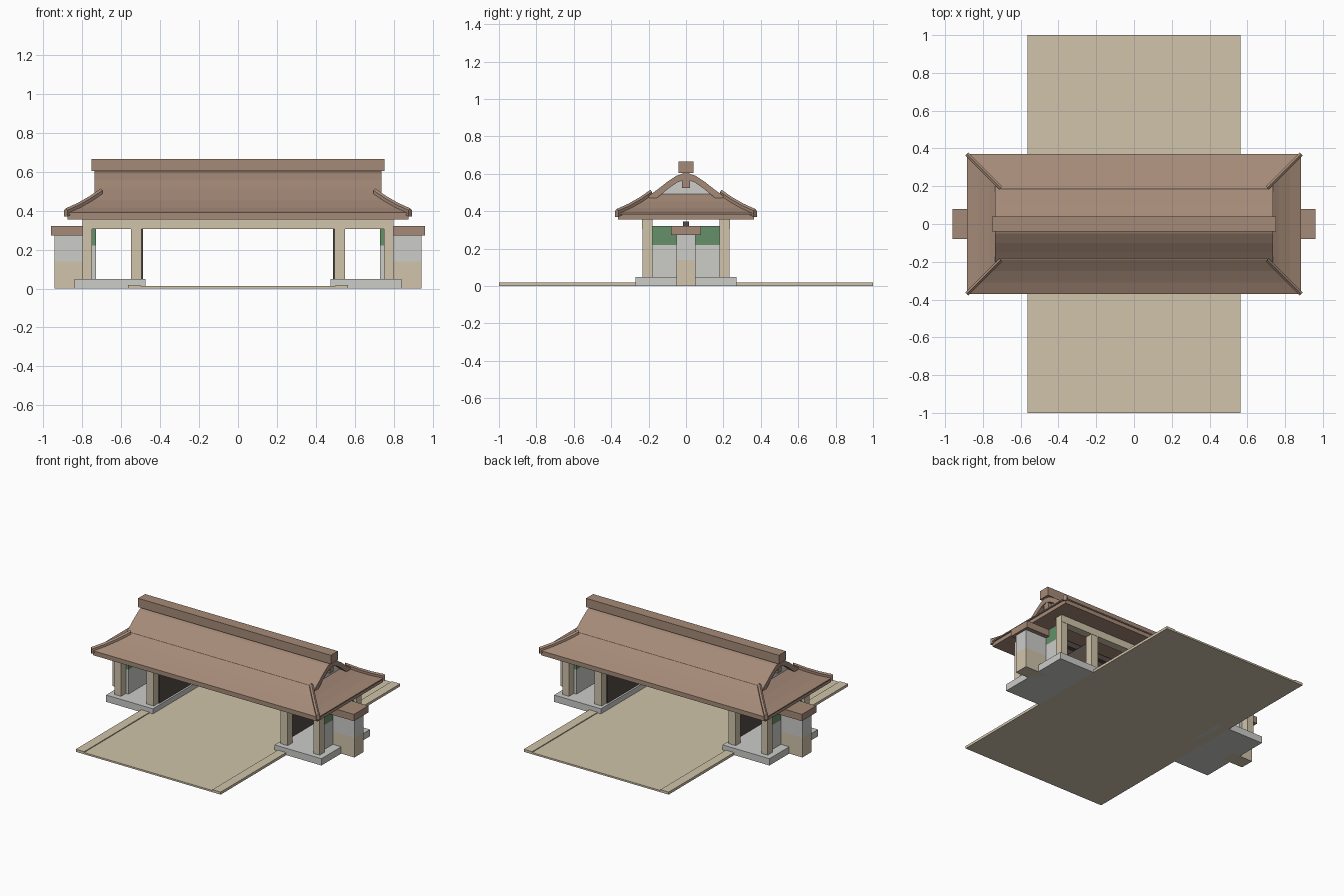
import bpy, bmesh
from mathutils import Vector

cube = bpy.data.objects.get("Cube")
if cube:
    bpy.data.objects.remove(cube, do_unlink=True)


def material(name, rgb):
    lin = [((c / 255 + 0.055) / 1.055) ** 2.4 for c in rgb] + [1.0]
    m = bpy.data.materials.new(name)
    m.use_nodes = True
    m.diffuse_color = lin
    m.node_tree.nodes["Principled BSDF"].inputs["Base Color"].default_value = lin
    return m


ROOF = material("roof brown", (165, 138, 120))
SAND = material("sand stone", (208, 196, 170))
GRAY = material("pale gray", (204, 204, 201))
GREEN = material("painted green", (101, 144, 104))
DARK = material("dark wood", (84, 75, 70))


def finish(name, bm, mat):
    bmesh.ops.recalc_face_normals(bm, faces=bm.faces)
    me = bpy.data.meshes.new(name)
    bm.to_mesh(me)
    bm.free()
    ob = bpy.data.objects.new(name, me)
    me.materials.append(mat)
    bpy.context.collection.objects.link(ob)
    return ob


def box(name, x, y, z, mat):
    """Box from (low, high) ranges on each axis."""
    bm = bmesh.new()
    bmesh.ops.create_cube(bm, size=1)
    for v in bm.verts:
        v.co = [r[0] if c < 0 else r[1] for c, r in zip(v.co, (x, y, z))]
    return finish(name, bm, mat)


def span(sign, a, b):
    return tuple(sorted((sign * a, sign * b)))


def loft(name, rings, mat):
    """Skin closed rings of equal size and cap both ends."""
    bm = bmesh.new()
    rows = [[bm.verts.new(p) for p in ring] for ring in rings]
    n = len(rows[0])
    for a, b in zip(rows, rows[1:]):
        for i in range(n):
            j = (i + 1) % n
            bm.faces.new((a[i], a[j], b[j], b[i]))
    bm.faces.new(rows[0])
    bm.faces.new(rows[-1])
    return finish(name, bm, mat)


def prism(name, outline, x0, x1, mat):
    return loft(name, [[(x, y, z) for y, z in outline] for x in (x0, x1)], mat)


# Paved road with raised borders
box("road", (-0.5, 0.5), (-1, 1), (0, 0.012), SAND)
for side, s in (("left", 1), ("right", -1)):
    box(f"{side}_road_border", span(s, 0.5, 0.565), (-1, 1), (0, 0.018), SAND)

# Side pavilions: plinth, columns, end wall, lattice panel and wall stub
for side, s in (("left", 1), ("right", -1)):
    box(f"{side}_plinth", span(s, 0.475, 0.84), (-0.27, 0.27), (0, 0.048), GRAY)
    for end, t in (("front", -1), ("back", 1)):
        for place, a, b in (("inner", 0.495, 0.55), ("outer", 0.75, 0.80)):
            box(f"{side}_{end}_{place}_column", span(s, a, b),
                span(t, 0.178, 0.232), (0.048, 0.31), SAND)
    box(f"{side}_end_wall", span(s, 0.73, 0.775), (-0.178, 0.178), (0.048, 0.22), GRAY)
    box(f"{side}_end_wall_band", span(s, 0.73, 0.775), (-0.178, 0.178), (0.22, 0.322), GREEN)
    box(f"{side}_door_panel", span(s, 0.488, 0.497), (-0.178, 0.178), (0.048, 0.305), DARK)
    box(f"{side}_stub_wall_base", span(s, 0.775, 0.943), (-0.05, 0.05), (0, 0.14), SAND)
    box(f"{side}_stub_wall", span(s, 0.775, 0.943), (-0.05, 0.05), (0.14, 0.275), GRAY)
    box(f"{side}_stub_wall_cap", span(s, 0.775, 0.96), (-0.08, 0.08), (0.272, 0.32), ROOF)

# Long beams over the columns and the middle lintel
for end, t in (("front", -1), ("back", 1)):
    box(f"{end}_beam", (-0.8, 0.8), span(t, 0.178, 0.234), (0.305, 0.357), SAND)
box("middle_lintel", (-0.75, 0.75), (-0.016, 0.016), (0.308, 0.345), DARK)

# Curved hipped skirt: (inset from the eave, height)
SKIRT = [(0, 0.39), (0.06, 0.417), (0.12, 0.451), (0.18, 0.492)]
EX, EY = 0.885, 0.37
box("eave_fascia", (-0.875, 0.875), (-0.364, 0.364), (0.355, 0.386), ROOF)


def rectangle(d, z):
    x, y = EX - d, EY - d
    return [(-x, -y, z), (x, -y, z), (x, y, z), (-x, y, z)]


loft("roof_skirt", [rectangle(0, 0.382)] + [rectangle(d, z) for d, z in SKIRT], ROOF)

# Upper gabled roof: bowed shell with recessed gable walls
half = [(0.2, 0.482), (0.15, 0.518), (0.1, 0.557), (0.05, 0.59), (0, 0.607)]
top = half + [(-y, z) for y, z in reversed(half[:-1])]
under = [(y * 0.94, z - 0.036) for y, z in reversed(top)]
prism("upper_roof", top + under, -0.737, 0.737, ROOF)
prism("gable_walls", [(y * 0.96, z - 0.02) for y, z in top], -0.705, 0.705, GRAY)
for side, s in (("left", 1), ("right", -1)):
    box(f"{side}_gable_beam_end", span(s, 0.69, 0.732), (-0.021, 0.021), (0.525, 0.572), ROOF)
box("ridge_cap", (-0.752, 0.752), (-0.039, 0.039), (0.603, 0.665), ROOF)

# Hip ridges swept along the four skirt corners
for side, s in (("left", 1), ("right", -1)):
    for end, t in (("front", -1), ("back", 1)):
        across = Vector((s, -t, 0)).normalized() * 0.012
        rings = []
        for d, z in SKIRT:
            c = Vector((s * (EX - d), t * (EY - d), z))
            up = Vector((0, 0, 0.02))
            rings.append([c - across - up, c + across - up, c + across + up * 0.6,
                          c + up * 1.1, c - across + up * 0.6])
        loft(f"{side}_{end}_hip_ridge", rings, ROOF)
